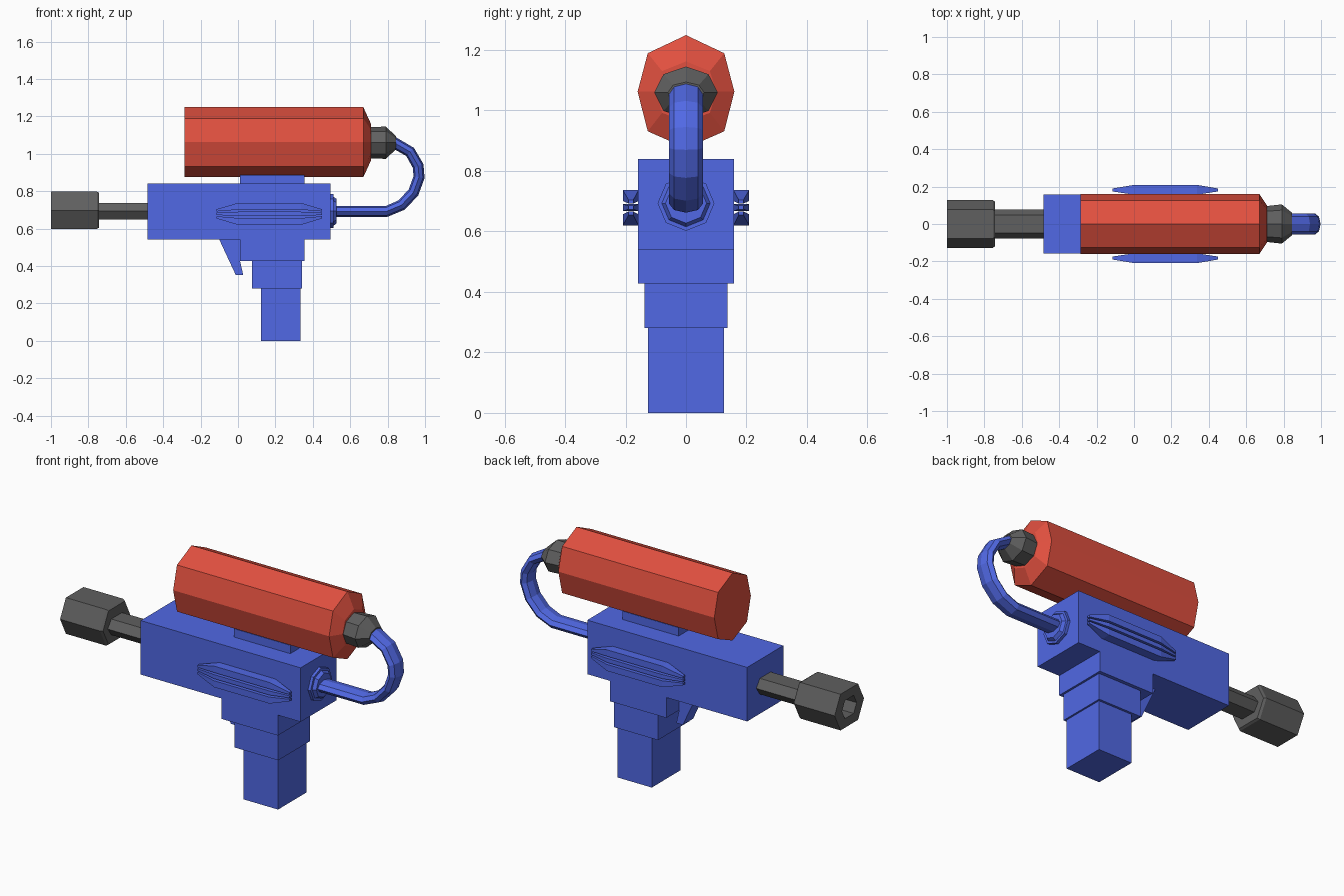
import bpy, bmesh
from math import sin, cos, pi
from mathutils import Vector

if "Cube" in bpy.data.objects:
    bpy.data.objects.remove(bpy.data.objects["Cube"])


def material(name, rgb):
    m = bpy.data.materials.new(name)
    m.diffuse_color = (*rgb, 1)
    m.use_nodes = True
    m.node_tree.nodes["Principled BSDF"].inputs["Base Color"].default_value = m.diffuse_color
    return m


BLUE = material("blue", (0.082, 0.14, 0.78))
RED = material("red", (0.75, 0.08, 0.05))
DARK = material("dark_grey", (0.115, 0.115, 0.115))


def loft(name, rings, mat):
    """Skin a series of equal-length rings and cap both ends."""
    bm = bmesh.new()
    loops = [[bm.verts.new(p) for p in r] for r in rings]
    n = len(loops[0])
    for a, b in zip(loops, loops[1:]):
        for i in range(n):
            j = (i + 1) % n
            bm.faces.new((a[i], a[j], b[j], b[i]))
    bm.faces.new(loops[0])
    bm.faces.new(loops[-1])
    bmesh.ops.recalc_face_normals(bm, faces=bm.faces)
    me = bpy.data.meshes.new(name)
    bm.to_mesh(me)
    bm.free()
    me.materials.append(mat)
    ob = bpy.data.objects.new(name, me)
    bpy.context.collection.objects.link(ob)
    return ob


def box(name, x0, x1, y, z0, z1, mat=BLUE):
    return loft(name, [[(x, -y, z0), (x, y, z0), (x, y, z1), (x, -y, z1)] for x in (x0, x1)], mat)


def ring(profile, x, zc, ry, rz):
    return [(x, a * ry, zc + b * rz) for a, b in profile]


OCT = [(cos(i * pi / 4), sin(i * pi / 4)) for i in range(8)]
TANK = [(1, 0), (.79, .68), (0, 1), (-.79, .68), (-1, 0), (-.79, -.70), (0, -1), (.79, -.70)]
HEX = [(1, 0), (.6, 1), (-.6, 1), (-1, 0), (-.6, -1), (.6, -1)]

# Receiver and stepped grip
box("body", -.485, .494, .158, .541, .84)
box("grip_top", .01, .355, .158, .428, .541)
box("grip_middle", .075, .343, .138, .28, .428)
box("grip_bottom", .122, .333, .125, 0, .28)
box("tank_mount", .01, .355, .05, .84, .886)

# Trigger
outline = [(-.10, .541), (.01, .541), (.01, .43), (.028, .352), (-.012, .352)]
loft("trigger", [[(x, y, z) for x, z in outline] for y in (-.045, .045)], BLUE)

# Tank with tapered end
loft("tank", [ring(TANK, x, 1.062, ry, rz) for x, ry, rz in
              [(-.285, .16, .187), (.67, .16, .187), (.71, .10, .10)]], RED)

# Tank nozzle
loft("nozzle", [ring(OCT, x, 1.059, ry, rz) for x, ry, rz in
                [(.70, .095, .084), (.79, .105, .086), (.845, .06, .035)]], DARK)

# Hose swept along a bent path with a flattened section
path = [Vector(p) for p in [(.83, 1.062), (.92, 1.010), (.963, .935), (.968, .875),
                            (.938, .793), (.875, .726), (.795, .692), (.50, .692)]]
hose = []
for i, p in enumerate(path):
    a, b = path[max(i - 1, 0)], path[min(i + 1, len(path) - 1)]
    t = (b - a).normalized()
    side = Vector((t.y, -t.x))
    hose.append([(p.x + side.x * v * .03, u * .056, p.y + side.y * v * .03) for u, v in OCT])
loft("hose", hose, BLUE)

# Hose collar
loft("hose_collar", [ring(OCT, x, .693, r, r * .97) for x, r in
                     [(.485, .094), (.51, .094), (.51, .08), (.527, .068)]], BLUE)

# Three fanned ribs on each side: end z range, middle z range
ribs = [((.692, .704), (.701, .737)), ((.673, .685), (.667, .690)), ((.654, .666), (.620, .656))]
for s, label in ((-1, "front"), (1, "back")):
    for k, (end, mid) in enumerate(ribs):
        rings = []
        for x, (z0, z1), inner, outer in [(-.115, end, .174, .19), (0, mid, .157, .209),
                                          (.338, mid, .157, .209), (.448, end, .174, .19)]:
            rings.append([(x, s * inner, z0), (x, s * outer, z0), (x, s * outer, z1), (x, s * inner, z1)])
        loft(f"{label}_rib_{k + 1}", rings, BLUE)

# Barrel and hollow muzzle
loft("barrel", [ring(HEX, x, .693, .078, .044) for x in (-.76, -.48)], DARK)
loft("muzzle", [ring(HEX, x, .698, .128 * k, .10 * k) for x, k in
                [(-.88, .5), (-1, .5), (-1, 1), (-.755, 1), (-.743, .93)]], DARK)
